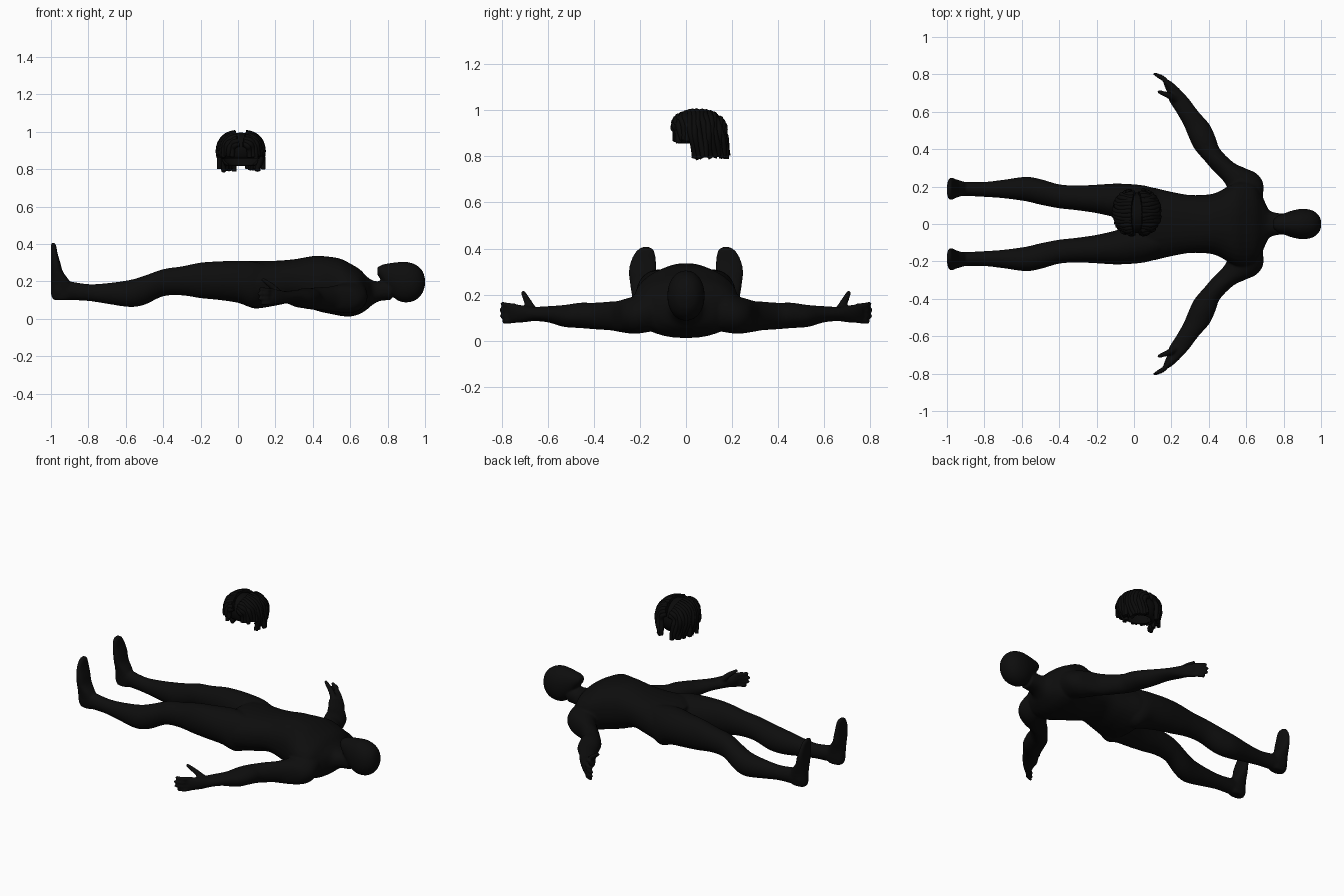
import bpy, bmesh, math, random
from mathutils import Vector

random.seed(4)
if "Cube" in bpy.data.objects:
    bpy.data.objects.remove(bpy.data.objects["Cube"])


def material(name, value):
    mat = bpy.data.materials.new(name)
    mat.use_nodes = True
    colour = (value, value, value, 1)
    mat.diffuse_color = colour
    mat.node_tree.nodes["Principled BSDF"].inputs["Base Color"].default_value = colour
    return mat


body_black = material("body black", 0.004)
hair_black = material("hair black", 0.003)


def smooth_sections(sections, steps=5):
    """Interpolate the sections with a Catmull-Rom spline."""
    result = []
    last = len(sections) - 1
    for i in range(last):
        quad = [sections[max(0, min(last, i + k))] for k in (-1, 0, 1, 2)]
        for step in range(steps):
            t = step / steps
            result.append([
                b + 0.5 * t * (c - a + t * (2 * a - 5 * b + 4 * c - d + t * (3 * (b - c) + d - a)))
                for a, b, c, d in zip(*quad)])
    result.append(list(sections[last]))
    return result


def loft(bm, axis, sections, side=1, power=1.0, count=32):
    """Skin rounded rings; each section is position, low/high, low/high."""
    rings = []
    for t, a0, a1, b0, b1 in smooth_sections(sections):
        ring = []
        for k in range(count):
            angle = math.tau * k / count
            c, s = math.cos(angle), math.sin(angle)
            a = (a0 + a1) / 2 + (a1 - a0) / 2 * math.copysign(abs(c) ** power, c)
            b = (b0 + b1) / 2 + (b1 - b0) / 2 * math.copysign(abs(s) ** power, s)
            x, y, z = {"x": (t, a, b), "y": (a, t, b), "z": (a, b, t)}[axis]
            ring.append(bm.verts.new((x, y * side, z)))
        rings.append(ring)
    for low, high in zip(rings, rings[1:]):
        for k in range(count):
            n = (k + 1) % count
            bm.faces.new((low[k], low[n], high[n], high[k]))
    bm.faces.new(rings[0])
    bm.faces.new(rings[-1])


def finger(bm, points, radii, side):
    """Chain of tapered joints with rounded knuckles."""
    points = [Vector((x, y * side, z)) for x, y, z in points]
    for p, r in zip(points, radii):
        made = bmesh.ops.create_icosphere(bm, subdivisions=2, radius=r)
        bmesh.ops.translate(bm, verts=made["verts"], vec=p)
    for p, q, r, e in zip(points, points[1:], radii, radii[1:]):
        made = bmesh.ops.create_cone(bm, cap_ends=True, segments=12, radius1=r,
                                     radius2=e, depth=(q - p).length)
        turn = (q - p).to_track_quat("Z", "Y").to_matrix()
        bmesh.ops.rotate(bm, verts=made["verts"], matrix=turn)
        bmesh.ops.translate(bm, verts=made["verts"], vec=(p + q) / 2)


# Lying along x: position, half width, back height, chest height
torso = [(0, .12, .12, .28), (.05, .195, .07, .305), (.1, .195, .055, .31),
         (.2, .172, .07, .31), (.3, .155, .085, .318), (.4, .158, .05, .335),
         (.45, .172, .035, .335), (.5, .2, .025, .33), (.55, .225, .015, .32),
         (.6, .23, .012, .295), (.65, .21, .025, .265), (.69, .14, .05, .225),
         (.72, .078, .075, .205), (.76, .06, .095, .2), (.82, .054, .1, .21)]
head = [(.745, .025, .235, .275), (.77, .045, .2, .288), (.8, .056, .15, .295),
        (.85, .073, .1, .302), (.9, .081, .087, .304), (.95, .074, .1, .289),
        (.985, .05, .135, .258), (1, .02, .18, .215)]

# Position, inner/outer y, back/front z
leg = [(-.97, .15, .23, .105, .21), (-.9, .15, .226, .1, .2), (-.8, .145, .225, .095, .185),
       (-.7, .138, .236, .08, .19), (-.58, .122, .252, .063, .207), (-.5, .103, .24, .075, .23),
       (-.4, .084, .212, .12, .265), (-.3, .073, .206, .125, .28), (-.2, .058, .21, .11, .3),
       (-.1, .035, .216, .1, .307), (0, .003, .212, .085, .31), (.08, .005, .2, .06, .306),
       (.15, .02, .17, .09, .29)]
# Height, sole/instep x, inner/outer y
foot = [(.1, -.985, -.9, .155, .215), (.13, -1, -.87, .15, .225), (.2, -1, -.9, .145, .235),
        (.25, -1, -.935, .135, .243), (.3, -1, -.95, .13, .248), (.35, -1, -.965, .13, .238),
        (.39, -1, -.972, .138, .215), (.406, -1, -.98, .155, .19)]
# Reach along y, low/high x, low/high z
arm = [(.15, .52, .69, .04, .22), (.22, .485, .69, .03, .195), (.27, .44, .655, .035, .18),
       (.3, .41, .59, .04, .172), (.33, .385, .53, .045, .17), (.4, .325, .46, .05, .165),
       (.46, .295, .437, .055, .165), (.53, .265, .405, .06, .155), (.6, .225, .345, .08, .15),
       (.66, .187, .3, .085, .147), (.7, .178, .265, .08, .152), (.74, .162, .225, .078, .158),
       (.768, .155, .19, .085, .155)]

bm = bmesh.new()
loft(bm, "x", [(x, -w, w, lo, hi) for x, w, lo, hi in torso], power=0.9)
loft(bm, "x", [(x, -w, w, lo, hi) for x, w, lo, hi in head], power=0.95)
for side in (1, -1):
    loft(bm, "x", leg, side)
    loft(bm, "z", foot, side, power=0.85)
    loft(bm, "y", arm, side)
    # Four fanned fingers and a raised thumb
    for i, reach in enumerate((0.8, 0.97, 1.0, 0.9)):
        base = Vector((.19, .74, .09 + .019 * i))
        tip = Vector((.112, .802, .08 + .027 * i))
        end = base.lerp(tip, reach)
        middle = base.lerp(end, 0.55) + Vector((.006, .008, 0))
        finger(bm, (base, middle, end), (.014, .013, .01), side)
    finger(bm, ((.225, .665, .13), (.18, .69, .175), (.135, .706, .208)), (.02, .016, .011), side)
bmesh.ops.recalc_face_normals(bm, faces=bm.faces)
mesh = bpy.data.meshes.new("body")
bm.to_mesh(mesh)
bm.free()
mesh.materials.append(body_black)
body = bpy.data.objects.new("body", mesh)
bpy.context.collection.objects.link(body)

# Fuse all the limbs into one soft skin
remesh = body.modifiers.new("fuse", "REMESH")
remesh.mode = "VOXEL"
remesh.voxel_size = 0.007
remesh.use_smooth_shade = True
soften = body.modifiers.new("soften", "SMOOTH")
soften.factor = 0.5
soften.iterations = 4

# Hair: an open scalp shell under combed locks
centre = Vector((.015, .06, .895))
size = Vector((.12, .108, .1))


def lean(z):
    return -0.12 * z


bm = bmesh.new()
bmesh.ops.create_uvsphere(bm, u_segments=40, v_segments=24, radius=1)
for v in bm.verts:
    v.co = Vector(a * b for a, b in zip(v.co, size))
cut = [v for v in bm.verts if v.co.z < (-.04 if v.co.y < -.03 else -.085)]
bmesh.ops.delete(bm, geom=cut, context="VERTS")
for v in bm.verts:
    v.co.y += lean(v.co.z)
    v.co += centre
for f in bm.faces:
    f.smooth = True
mesh = bpy.data.meshes.new("hair_scalp")
bm.to_mesh(mesh)
bm.free()
mesh.materials.append(hair_black)
scalp = bpy.data.objects.new("hair_scalp", mesh)
bpy.context.collection.objects.link(scalp)
scalp.modifiers.new("thickness", "SOLIDIFY").thickness = 0.012

curve = bpy.data.curves.new("hair_locks", "CURVE")
curve.dimensions = "3D"
curve.bevel_depth = 0.015
curve.bevel_resolution = 2
curve.use_fill_caps = True
curve.materials.append(hair_black)
rows, joints = 17, 14
for side in (1, -1):
    for row in range(rows):
        # Locks fall sideways from a central parting, shorter at the brow
        latitude = math.radians(-78 + 156 * row / (rows - 1))
        girth = math.cos(latitude) ** 0.6
        y = size.y * math.sin(latitude)
        bottom = (-.03 if y < -.05 else -.1) + random.uniform(-.008, .008)
        top = size.z * girth
        phase = random.uniform(0, math.tau)
        spline = curve.splines.new("POLY")
        spline.points.add(joints - 1)
        for j, point in enumerate(spline.points):
            t = j / (joints - 1)
            angle = math.radians(8) + t * math.radians(82 if bottom > -top else 150)
            z = max(top * math.cos(angle), bottom)
            if t > 0.7:
                z = min(z, z + (bottom - z) * (t - 0.7) / 0.3)
            x = side * size.x * girth * math.sin(min(angle, math.radians(135))) ** 0.75
            wave = 0.004 * math.sin(phase + 9 * t)
            spot = centre + Vector((x, y + lean(z) + wave, z))
            point.co = (*spot, 1)
            point.radius = 1 - 0.45 * max(0, t - 0.6)
        spline.use_smooth = True
locks = bpy.data.objects.new("hair_locks", curve)
bpy.context.collection.objects.link(locks)
